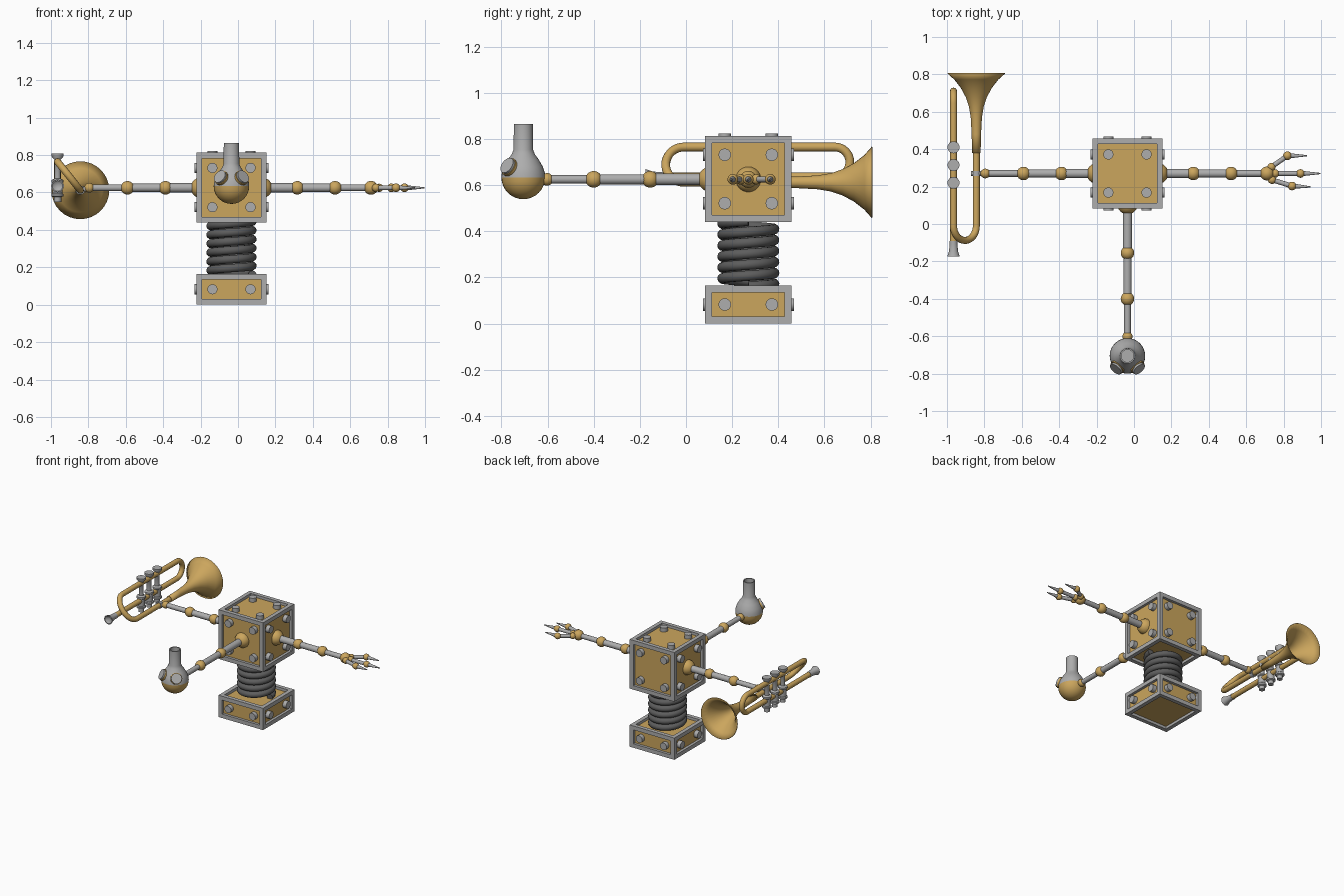
import bpy, bmesh, math
from mathutils import Vector, Matrix

if "Cube" in bpy.data.objects:
    bpy.data.objects.remove(bpy.data.objects["Cube"])

CX, CY, AZ = -0.035, 0.27, 0.625      # body axis and arm height


def material(name, rgb):
    m = bpy.data.materials.new(name)
    m.diffuse_color = (*rgb, 1)
    m.use_nodes = True
    m.node_tree.nodes["Principled BSDF"].inputs["Base Color"].default_value = m.diffuse_color
    return m


GOLD = material("brass", (0.60, 0.38, 0.11))
STEEL = material("steel", (0.42, 0.42, 0.42))
DARK = material("dark_steel", (0.11, 0.11, 0.11))


def finish(bm, name, mat, smooth=True):
    bmesh.ops.recalc_face_normals(bm, faces=bm.faces)
    me = bpy.data.meshes.new(name)
    bm.to_mesh(me)
    bm.free()
    ob = bpy.data.objects.new(name, me)
    bpy.context.collection.objects.link(ob)
    me.materials.append(mat)
    if smooth:
        shade(ob)
    return ob


def shade(ob):
    bpy.ops.object.select_all(action='DESELECT')
    ob.select_set(True)
    bpy.context.view_layer.objects.active = ob
    bpy.ops.object.shade_smooth_by_angle(angle=math.radians(40))


def aim(origin, direction):
    return Matrix.Translation(origin) @ Vector(direction).to_track_quat('Z', 'Y').to_matrix().to_4x4()


def ball(name, pos, r, mat=GOLD):
    bm = bmesh.new()
    bmesh.ops.create_uvsphere(bm, u_segments=24, v_segments=14, radius=r,
                              matrix=Matrix.Translation(pos))
    return finish(bm, name, mat)


def rod(name, a, b, r1, r2=None, mat=STEEL):
    a, b = Vector(a), Vector(b)
    bm = bmesh.new()
    bmesh.ops.create_cone(bm, cap_ends=True, segments=20, radius1=r1,
                          radius2=r1 if r2 is None else r2, depth=(b - a).length,
                          matrix=aim((a + b) / 2, b - a))
    return finish(bm, name, mat)


def lathe(name, profile, origin, direction, mat, steps=32):
    # profile is (radius, distance along the axis)
    bm = bmesh.new()
    vs = [bm.verts.new((r, 0, h)) for r, h in profile]
    es = [bm.edges.new(p) for p in zip(vs, vs[1:])]
    bmesh.ops.spin(bm, geom=vs + es, cent=(0, 0, 0), axis=(0, 0, 1),
                   angle=math.tau, steps=steps)
    bmesh.ops.remove_doubles(bm, verts=bm.verts, dist=1e-5)
    bm.transform(aim(origin, direction))
    return finish(bm, name, mat)


def tube(name, pts, r, mat):
    cu = bpy.data.curves.new(name, 'CURVE')
    cu.dimensions = '3D'
    cu.bevel_depth, cu.bevel_resolution, cu.use_fill_caps = r, 4, True
    sp = cu.splines.new('POLY')
    sp.points.add(len(pts) - 1)
    for p, co in zip(sp.points, pts):
        p.co = (*co, 1)
    ob = bpy.data.objects.new(name, cu)
    bpy.context.collection.objects.link(ob)
    cu.materials.append(mat)
    bpy.ops.object.select_all(action='DESELECT')
    ob.select_set(True)
    bpy.context.view_layer.objects.active = ob
    bpy.ops.object.convert(target='MESH')
    shade(bpy.context.view_layer.objects.active)


def add_box(bm, c, s):
    bmesh.ops.create_cube(bm, size=1, matrix=Matrix.Translation(c) @ Matrix.Diagonal((*s, 1)))


def crate(name, z0, z1, bolt_rows, top_bolts):
    # recessed brass panels inside a steel edge frame, with bolts
    w, t, rec = 0.187, 0.03, 0.02
    c, h = Vector((CX, CY, (z0 + z1) / 2)), Vector((w, w, (z1 - z0) / 2))
    bm = bmesh.new()
    add_box(bm, c, [2 * (v - rec) for v in h])
    finish(bm, name + "_panels", GOLD, False)
    bm = bmesh.new()
    for ax in range(3):
        u, v = (ax + 1) % 3, (ax + 2) % 3
        for su in (-1, 1):
            for sv in (-1, 1):
                o, s = Vector((0, 0, 0)), [t, t, t]
                o[u], o[v] = su * (h[u] - t / 2), sv * (h[v] - t / 2)
                s[ax] = 2 * h[ax]
                add_box(bm, c + o, s)
    finish(bm, name + "_frame", STEEL, False)
    for k in range(4):
        q = Matrix.Rotation(k * math.pi / 2, 3, 'Z')
        for dx in (-0.102, 0.102):
            for dz in bolt_rows:
                rod(name + "_bolt", c + q @ Vector((dx, -w + rec, dz)),
                    c + q @ Vector((dx, -w - 0.01, dz)), 0.027)
    if top_bolts:
        for dx in (-0.102, 0.102):
            for dy in (-0.102, 0.102):
                rod(name + "_bolt", c + Vector((dx, dy, h.z - rec)),
                    c + Vector((dx, dy, h.z + 0.01)), 0.027)


# body, base and the spring between them
crate("base", 0.0, 0.165, (0,), False)
crate("body", 0.44, 0.813, (-0.105, 0.105), True)
N, TURNS = 240, 6
tube("spring", [(CX + 0.112 * math.cos(math.tau * TURNS * i / N),
                 CY + 0.112 * math.sin(math.tau * TURNS * i / N),
                 0.16 + 0.285 * i / N) for i in range(N + 1)], 0.0225, DARK)


# three arms: distances from the body axis to each joint
def arm(name, d, joints, last_r):
    d, o = Vector(d), Vector((CX, CY, AZ))
    ball(name + "_shoulder", o + d * 0.163, 0.055)
    prev = 0.163
    for j, r, jr in zip(joints, (0.025, 0.022, 0.018), (0.036, 0.036, last_r)):
        rod(name + "_rod", o + d * prev, o + d * j, r)
        ball(name + "_joint", o + d * j, jr)
        prev = j


arm("hand_arm", (1, 0, 0), (0.352, 0.554, 0.746), 0.037)
arm("horn_arm", (-1, 0, 0), (0.353, 0.556, 0.760), 0.026)
arm("head_arm", (0, -1, 0), (0.425, 0.67, 0.872), 0.027)

# hand with three jointed fingers: base, knuckle, tip
for b, k, t in (((0.735, 0.305), (0.82, 0.365), (0.925, 0.365)),
                ((0.755, 0.27), (0.89, 0.27), (0.998, 0.27)),
                ((0.738, 0.236), (0.845, 0.203), (0.945, 0.198))):
    b, k, t = (*b, AZ), (*k, AZ), (*t, AZ)
    ball("finger_base", b, 0.022)
    rod("finger_rod", b, k, 0.013)
    ball("finger_knuckle", k, 0.023)
    rod("finger_tip", k, t, 0.015, 0.003)

# flask head: brass bowl, steel upper with open neck, two round eyes
HEAD, R = Vector((CX, -0.705, 0.634)), 0.095
arc = [(R * math.sin(a), -R * math.cos(a)) for a in [math.pi / 2 * i / 8 for i in range(9)]]
lathe("head_bowl", arc, HEAD, (0, 0, 1), GOLD)
lathe("head_flask", [(0.095, 0), (0.093, 0.02), (0.085, 0.045), (0.068, 0.075), (0.05, 0.1),
                     (0.042, 0.12), (0.041, 0.231), (0.033, 0.231), (0.033, 0.11), (0, 0.11)],
      HEAD, (0, 0, 1), STEEL)
for s in (-1, 1):
    d = Vector((s * 0.055, -0.062, 0.045)).normalized()
    rod("eye_rim", HEAD + d * 0.06, HEAD + d * 0.098, 0.041, mat=GOLD)
    rod("eye_lens", HEAD + d * 0.09, HEAD + d * 0.109, 0.037)

# horn tubing: lead pipe, upright bend, top pipe, slanted bend, bell pipe
LX, BX, LZ, TZ, BZ = -0.965, -0.843, 0.635, 0.765, 0.612
path = [(LX, -0.10, LZ)]
for i in range(17):
    a = math.pi * i / 16
    path.append((LX, 0.645 + 0.065 * math.sin(a), (LZ + TZ) / 2 - 0.065 * math.cos(a)))
for i in range(17):
    a = math.pi * i / 16
    f = (1 - math.cos(a)) / 2
    path.append((LX + (BX - LX) * f, -0.01 - 0.078 * math.sin(a), TZ + (BZ - TZ) * f))
path.append((BX, 0.42, BZ))
tube("horn_pipe", path, 0.019, GOLD)

# flared bell with a thin wall
bell = lathe("horn_bell", [(0.019, 0.38), (0.021, 0.48), (0.026, 0.57), (0.036, 0.63),
                           (0.053, 0.68), (0.08, 0.73), (0.115, 0.775), (0.152, 0.808)],
             (BX, 0, BZ), (0, 1, 0), GOLD)
wall = bell.modifiers.new("wall", 'SOLIDIFY')
wall.thickness = 0.004

# mouthpiece with a hollow cup
lathe("mouthpiece", [(0.0, 0), (0.021, 0), (0.021, 0.02), (0.024, 0.055), (0.034, 0.085),
                     (0.028, 0.085), (0.0, 0.06)], (LX, -0.09, LZ), (0, -1, 0), STEEL)

# three valves with a push button on top and a knob below
for y in (0.22, 0.315, 0.41):
    lathe("valve", [(0, 0.55), (0.02, 0.55), (0.02, 0.575), (0.032, 0.58), (0.032, 0.592),
                    (0.026, 0.597), (0.026, 0.65), (0.032, 0.655), (0.032, 0.667),
                    (0.017, 0.675), (0.017, 0.775), (0.032, 0.793), (0.032, 0.808), (0, 0.808)],
          (LX, y, 0), (0, 0, 1), STEEL, 24)

# grip joining the arm to the bell pipe
rod("horn_grip", (-0.79, CY, AZ - 0.005), (-0.87, CY, AZ - 0.01), 0.014)
rod("horn_clip", (BX, CY - 0.014, BZ), (BX, CY + 0.014, BZ), 0.024)
